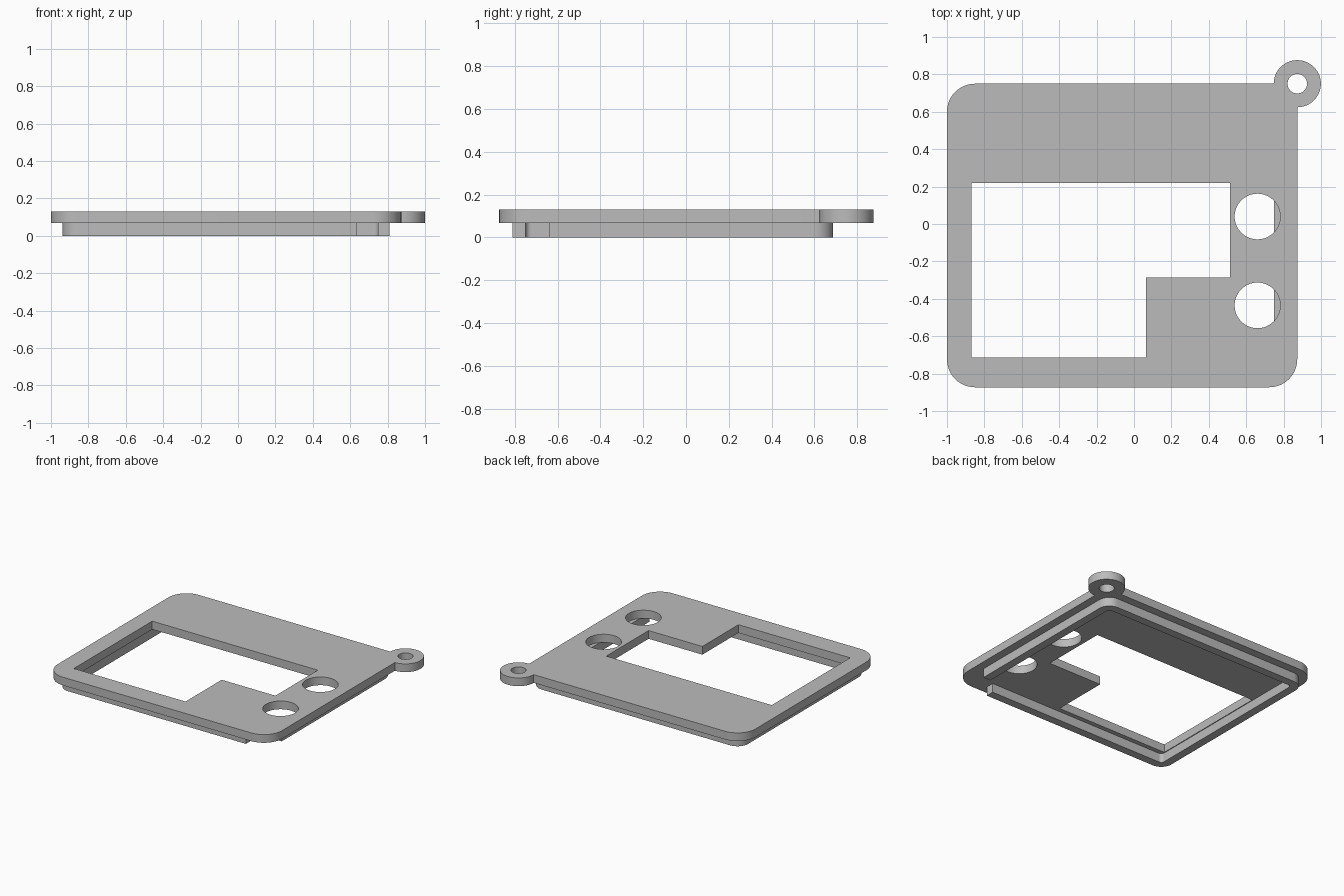
import bpy, bmesh
from math import radians, sin, cos

if "Cube" in bpy.data.objects:
    bpy.data.objects.remove(bpy.data.objects["Cube"], do_unlink=True)

grey = bpy.data.materials.new("plain_grey")
grey.use_nodes = True
grey.diffuse_color = (0.5, 0.5, 0.5, 1)
grey.node_tree.nodes["Principled BSDF"].inputs["Base Color"].default_value = (0.5, 0.5, 0.5, 1)


def arc(cx, cy, r, start, end, steps=12):
    """Points along an arc, angles in degrees."""
    angles = [radians(start + (end - start) * i / steps) for i in range(steps + 1)]
    return [(cx + r * cos(a), cy + r * sin(a)) for a in angles]


def circle(cx, cy, r, steps=64):
    return arc(cx, cy, r, 0, 360, steps)[:-1]


def slab(name, loops, z0, z1):
    """Extrude a filled outline, with any further loops as holes."""
    curve = bpy.data.curves.new(name, "CURVE")
    curve.dimensions = "2D"
    curve.fill_mode = "BOTH"
    curve.extrude = (z1 - z0) / 2
    for loop in loops:
        spline = curve.splines.new("POLY")
        spline.points.add(len(loop) - 1)
        for point, (x, y) in zip(spline.points, loop):
            point.co = (x, y, 0, 1)
        spline.use_cyclic_u = True
    obj = bpy.data.objects.new(name, curve)
    bpy.context.collection.objects.link(obj)
    bpy.ops.object.select_all(action="DESELECT")
    obj.select_set(True)
    bpy.context.view_layer.objects.active = obj
    bpy.ops.object.convert(target="MESH")
    obj = bpy.context.object
    obj.name = name
    # Weld the caps to the walls and lift into place
    bm = bmesh.new()
    bm.from_mesh(obj.data)
    bmesh.ops.remove_doubles(bm, verts=bm.verts, dist=0.0002)
    bmesh.ops.recalc_face_normals(bm, faces=bm.faces)
    bmesh.ops.translate(bm, verts=bm.verts, vec=(0, 0, (z0 + z1) / 2))
    bm.to_mesh(obj.data)
    bm.free()
    obj.data.materials.clear()
    obj.data.materials.append(grey)
    bpy.ops.object.shade_smooth_by_angle(angle=radians(30))
    return obj


# Plate edges, corner radius and rim measurements
L, R, F, B = -1.0, 0.873, -0.873, 0.75
RAD, INSET, WALL = 0.15, 0.062, 0.062
SEAM, TOP = 0.068, 0.13


def corner(inset, side_x, side_y, start, end):
    """Rounded corner of the plate outline, moved inwards by inset."""
    cx = R - RAD if side_x > 0 else L + RAD
    cy = B - RAD if side_y > 0 else F + RAD
    return arc(cx, cy, RAD - inset, start, end)


# Cover plate with its keyring lug, window and two button holes
outline = (arc(R, B, 0.126, -90, 180, 48)
           + corner(0, -1, 1, 90, 180)
           + corner(0, -1, -1, 180, 270)
           + corner(0, 1, -1, 270, 360))
window = [(-0.87, -0.715), (0.063, -0.715), (0.063, -0.285),
          (0.512, -0.285), (0.512, 0.22), (-0.87, 0.22)]
slab("cover_plate",
     [outline, window, circle(R, B, 0.052),
      circle(0.66, 0.04, 0.122), circle(0.66, -0.435, 0.122)],
     SEAM, TOP)

# Locating rim underneath, left open at the front left corner
inner = INSET + WALL
rim = ([(R - INSET, -0.637)]
       + corner(INSET, 1, 1, 0, 90)
       + corner(INSET, -1, 1, 90, 180)
       + corner(INSET, -1, -1, 180, 270)
       + [(0.633, F + INSET), (0.633, F + inner)]
       + corner(inner, -1, -1, 270, 180)
       + corner(inner, -1, 1, 180, 90)
       + corner(inner, 1, 1, 90, 0)
       + [(R - inner, -0.637)])
slab("locating_rim", [rim], 0, SEAM)
